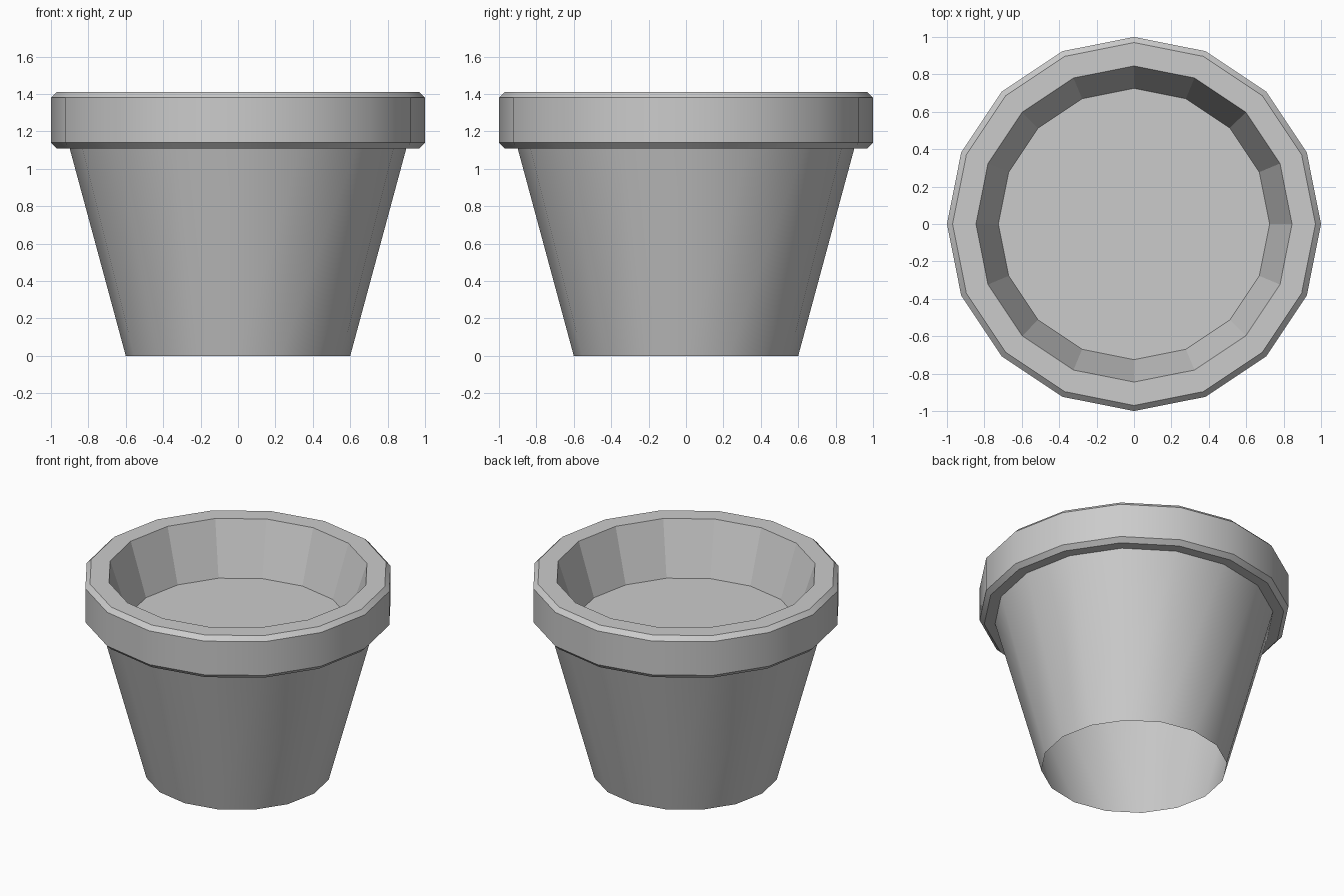
import bpy, bmesh
from math import cos, sin, tau, radians

if "Cube" in bpy.data.objects:
    bpy.data.objects.remove(bpy.data.objects["Cube"])

SIDES = 16


def lathe(name, profile, cap_end=False, smooth=True):
    """Revolve (radius, z) points; a profile running upwards faces outwards."""
    bm = bmesh.new()
    rings = [[bm.verts.new((r * cos(tau * i / SIDES), r * sin(tau * i / SIDES), z))
              for i in range(SIDES)] for r, z in profile]
    for a, b in zip(rings, rings[1:]):
        for i in range(SIDES):
            j = (i + 1) % SIDES
            bm.faces.new((a[i], a[j], b[j], b[i]))
    if cap_end:
        bm.faces.new(rings[-1])
    mesh = bpy.data.meshes.new(name)
    bm.to_mesh(mesh)
    bm.free()
    obj = bpy.data.objects.new(name, mesh)
    bpy.context.collection.objects.link(obj)
    if smooth:
        bpy.ops.object.select_all(action='DESELECT')
        obj.select_set(True)
        bpy.context.view_layer.objects.active = obj
        bpy.ops.object.shade_smooth_by_angle(angle=radians(30))
    return obj


# Tapered pot wall, open underneath
lathe("pot_body", [(0.60, 0), (0.90, 1.11)])

# Thick rim with bevelled outer edges
lathe("pot_rim", [(0.90, 1.11), (0.97, 1.11), (1.00, 1.14),
                  (1.00, 1.38), (0.97, 1.41), (0.845, 1.41)])

# Faceted inner wall and the soil surface closing it
lathe("inner_wall", [(0.845, 1.41), (0.725, 1.04)], smooth=False)
lathe("soil", [(0.725, 1.04)], cap_end=True, smooth=False)
